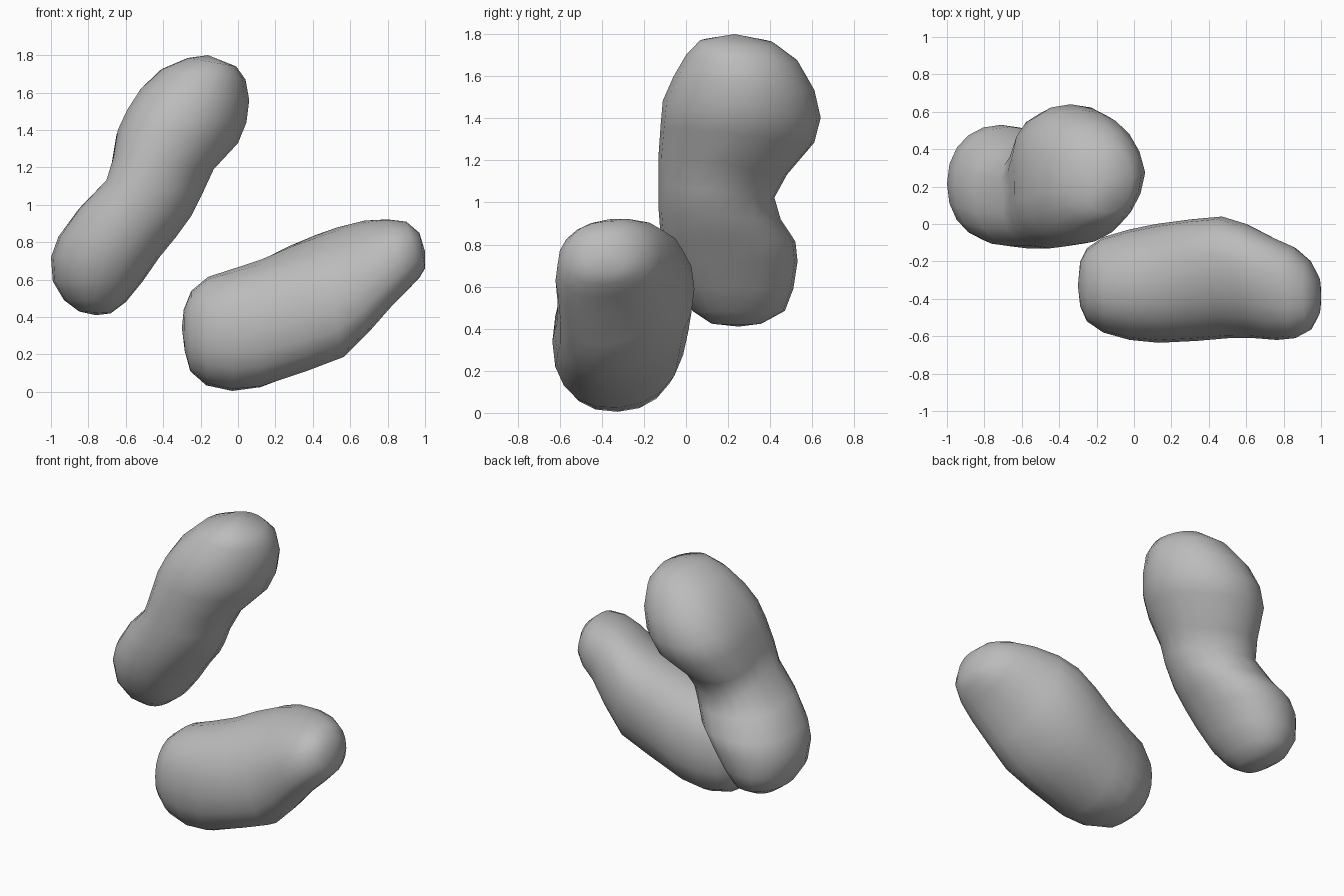
import bpy, bmesh, math
from mathutils import Vector

cube = bpy.data.objects.get("Cube")
if cube:
    bpy.data.objects.remove(cube, do_unlink=True)

grey = bpy.data.materials.new("plain grey")
grey.use_nodes = True
grey.diffuse_color = (0.5, 0.5, 0.5, 1)
bsdf = grey.node_tree.nodes["Principled BSDF"]
bsdf.inputs["Base Color"].default_value = grey.diffuse_color
bsdf.inputs["Roughness"].default_value = 0.7

SIDES = 20


def bean(name, fullness, back_dir, front_dir, start, rings, end):
    """Loft oval rings: two outline points (x, z), a y range, and a lean
    that moves the ring's back along back_dir and its front along front_dir."""
    bm = bmesh.new()
    loops = []

    def power(v):
        return math.copysign(abs(v) ** (2 / fullness), v)

    for ax, az, bx, bz, y0, y1, lean in rings:
        a, b = Vector((ax, 0, az)), Vector((bx, 0, bz))
        mid, half = (a + b) / 2, (b - a) / 2
        loop = []
        for i in range(SIDES):
            t = math.tau * i / SIDES
            c, s = power(math.cos(t)), power(math.sin(t))
            shift = Vector(back_dir if s > 0 else front_dir) * lean * abs(s)
            p = mid + half * c + shift
            p.y = (y0 + y1) / 2 + (y1 - y0) / 2 * s
            loop.append(bm.verts.new(p))
        loops.append(loop)
    for lo, hi in zip(loops, loops[1:]):
        for i in range(SIDES):
            j = (i + 1) % SIDES
            bm.faces.new((lo[i], lo[j], hi[j], hi[i]))
    # rounded end caps
    for tip, loop in ((start, loops[0]), (end, loops[-1])):
        v = bm.verts.new(tip)
        for i in range(SIDES):
            bm.faces.new((v, loop[i], loop[(i + 1) % SIDES]))
    bmesh.ops.recalc_face_normals(bm, faces=bm.faces)
    for f in bm.faces:
        f.smooth = True
    mesh = bpy.data.meshes.new(name)
    bm.to_mesh(mesh)
    bm.free()
    mesh.materials.append(grey)
    obj = bpy.data.objects.new(name, mesh)
    bpy.context.collection.objects.link(obj)
    return obj


# Upright bean, curled backward around a pinched waist
bean("upright_bean", 2.15, (-.75, 0, -.8), (-.5, 0, .1), (-.76, .25, .41), [
    (-.85, .43, -.68, .42, .12, .36, 0),
    (-.93, .49, -.60, .48, .03, .47, 0),
    (-.99, .59, -.51, .59, -.05, .51, 0),
    (-1.0, .72, -.42, .72, -.10, .53, 0),
    (-.96, .83, -.33, .83, -.12, .52, .02),
    (-.85, .98, -.25, .94, -.13, .45, .05),
    (-.70, 1.13, -.19, 1.06, -.13, .42, .09),
    (-.66, 1.25, -.13, 1.19, -.13, .48, .11),
    (-.64, 1.40, .00, 1.33, -.12, .61, .10),
    (-.59, 1.51, .045, 1.44, -.11, .64, .09),
    (-.52, 1.62, .06, 1.56, -.06, .61, .07),
    (-.41, 1.725, .04, 1.67, 0, .53, .03),
    (-.27, 1.785, -.01, 1.74, .06, .42, .01),
], (-.16, .23, 1.8))

# Lying bean, rising toward the left, underside skewed to the front
bean("lying_bean", 2.25, (-.25, 0, .97), (.25, 0, -.97), (-.3, -.33, .34), [
    (-.29, .44, -.285, .22, -.44, -.20, 0),
    (-.25, .54, -.255, .11, -.52, -.13, 0),
    (-.16, .615, -.17, .035, -.58, -.07, 0),
    (-.02, .66, -.03, .005, -.62, -.03, .01),
    (.13, .71, .12, .025, -.635, 0, .03),
    (.27, .77, .37, .12, -.625, .025, .06),
    (.42, .825, .56, .20, -.61, .04, .08),
    (.54, .865, .70, .34, -.61, 0, .08),
    (.68, .905, .82, .47, -.62, -.07, .06),
    (.80, .92, .91, .55, -.61, -.12, .03),
    (.90, .91, .97, .61, -.57, -.19, .01),
    (.97, .85, 1.0, .66, -.49, -.28, 0),
], (1, -.39, .75))
